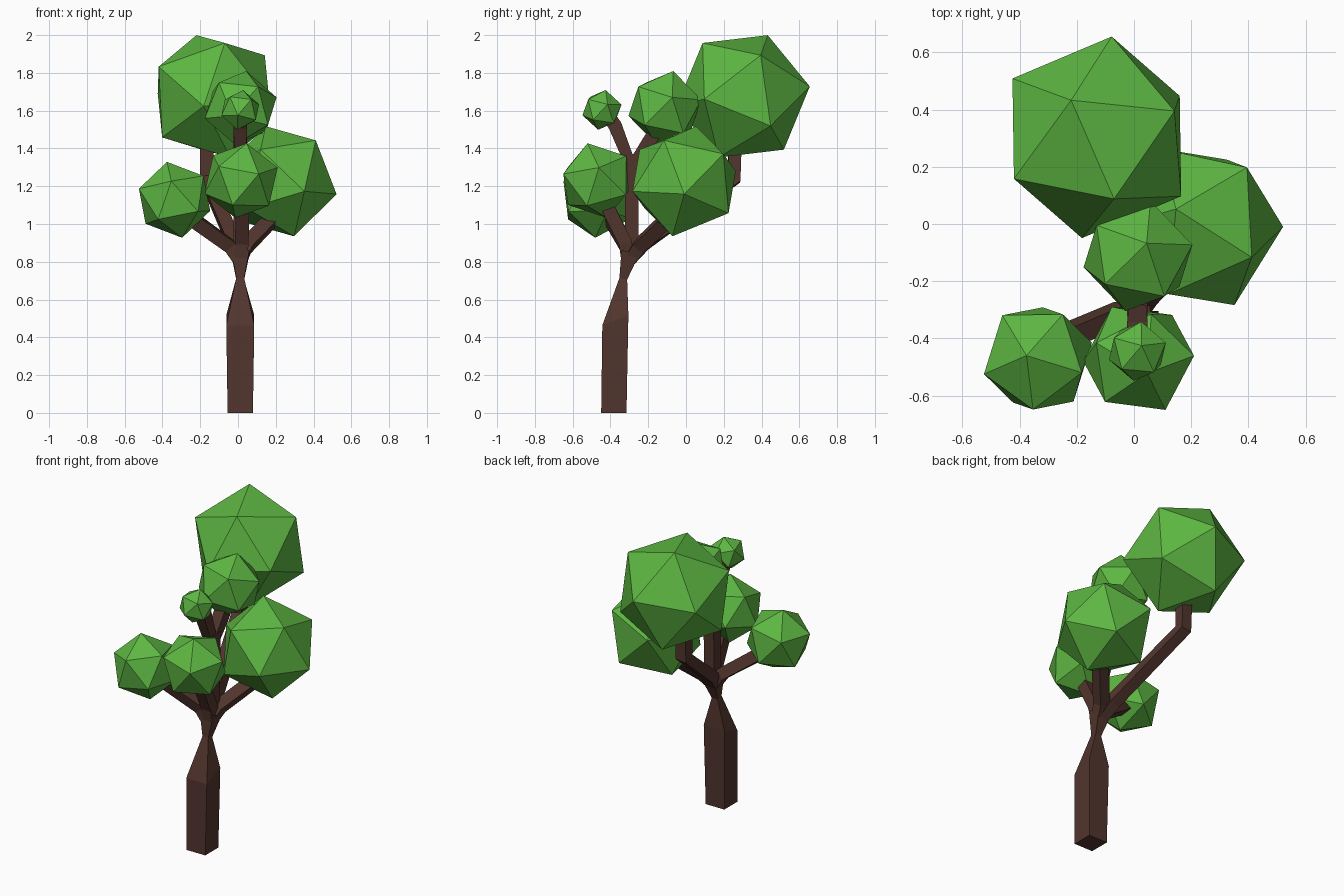
import bpy, bmesh
from mathutils import Vector, Matrix

if "Cube" in bpy.data.objects:
    bpy.data.objects.remove(bpy.data.objects["Cube"])


def material(name, rgb):
    m = bpy.data.materials.new(name)
    m.diffuse_color = (*rgb, 1)
    m.use_nodes = True
    m.node_tree.nodes["Principled BSDF"].inputs["Base Color"].default_value = m.diffuse_color
    return m


bark = material("bark", (0.085, 0.036, 0.027))
green = material("leaf_green", (0.11, 0.47, 0.055))


def finish(bm, name, mat):
    bmesh.ops.recalc_face_normals(bm, faces=bm.faces)
    me = bpy.data.meshes.new(name)
    bm.to_mesh(me)
    bm.free()
    me.materials.append(mat)
    ob = bpy.data.objects.new(name, me)
    bpy.context.collection.objects.link(ob)
    return ob


def square_tube(name, points, halves, tilts=None):
    """Four-sided limb through the points; tilts overrides ring normals."""
    pts = [Vector(p) for p in points]
    tilts = tilts or {}
    bm = bmesh.new()
    rings = []
    for i, (p, h) in enumerate(zip(pts, halves)):
        t = Vector()
        if i > 0:
            t += (p - pts[i - 1]).normalized()
        if i < len(pts) - 1:
            t += (pts[i + 1] - p).normalized()
        t = Vector(tilts.get(i, t)).normalized()
        q = Vector((0, 0, 1)).rotation_difference(t)
        rings.append([bm.verts.new(p + q @ Vector((sx * h, sy * h, 0)))
                      for sx, sy in ((-1, -1), (1, -1), (1, 1), (-1, 1))])
    for a, b in zip(rings, rings[1:]):
        for k in range(4):
            n = (k + 1) % 4
            bm.faces.new((a[k], a[n], b[n], b[k]))
    bm.faces.new(rings[0])
    bm.faces.new(rings[-1])
    return finish(bm, name, bark)


def frame(a, b):
    x = Vector(a).normalized()
    z = x.cross(Vector(b)).normalized()
    return Matrix((x, z.cross(x), z)).transposed()


def foliage(name, centre, radius, a, b):
    """Icosahedron turned so two neighbouring corners point along a and b."""
    bm = bmesh.new()
    bmesh.ops.create_icosphere(bm, subdivisions=1, radius=radius)
    bm.verts.ensure_lookup_table()
    v0 = bm.verts[0]
    v1 = v0.link_edges[0].other_vert(v0)
    rot = frame(a, b) @ frame(v0.co, v1.co).transposed()
    bmesh.ops.transform(bm, matrix=Matrix.Translation(centre) @ rot.to_4x4(), verts=bm.verts)
    return finish(bm, name, green)


# Trunk: thick base, pinched waist, knot where the limbs split
square_tube("trunk",
            [(0.012, -0.382, 0), (0.012, -0.374, 0.49), (0.012, -0.332, 0.71), (0.012, -0.295, 0.85)],
            [0.067, 0.074, 0.021, 0.048], {0: (0, 0, 1), 1: (0, -0.36, 0.93)})

# Limbs
knot = (0.012, -0.312, 0.79)
limbs = {
    "upright_limb": [knot, (0.012, -0.288, 0.92), (0.012, -0.285, 1.37)],
    "upper_front_limb": [(0.012, -0.288, 1.30), (0.012, -0.375, 1.52), (0.012, -0.43, 1.60)],
    "upper_back_limb": [(0.012, -0.288, 1.30), (0.012, -0.20, 1.43), (0.012, -0.12, 1.55)],
    "back_limb": [knot, (-0.02, -0.22, 0.90), (-0.165, 0.255, 1.24), (-0.165, 0.26, 1.46)],
    "left_limb": [knot, (-0.04, -0.31, 0.88), (-0.29, -0.415, 1.06)],
    "right_limb": [knot, (0.04, -0.25, 0.88), (0.22, -0.05, 1.07)],
    "front_limb": [knot, (0.02, -0.32, 0.90), (0.025, -0.43, 1.12)],
}
for name, path in limbs.items():
    square_tube(name, path, [0.028] + [0.036] * (len(path) - 1))

# Foliage clumps: centre, radius, two neighbouring corner directions
foliage("back_foliage", (-0.13, 0.303, 1.676), 0.36, (-0.09, 0.13, 0.324), (0.06, -0.215, 0.284))
foliage("top_foliage", (0.014, -0.112, 1.615), 0.202, (0.03, 0.045, 0.195), (0.19, 0.04, 0.06))
foliage("right_foliage", (0.222, -0.01, 1.226), 0.307, (0.075, -0.062, -0.29), (0.30, 0.0, -0.07))
foliage("front_foliage", (0.016, -0.47, 1.23), 0.206, (0.094, -0.18, 0.035), (-0.115, -0.155, 0.075))
foliage("left_foliage", (-0.336, -0.47, 1.128), 0.205, (-0.04, 0.01, 0.2), (-0.19, -0.055, 0.06))
foliage("small_foliage", (0.012, -0.445, 1.604), 0.108, (0.015, 0.02, 0.105), (0.1, 0.03, 0.03))
